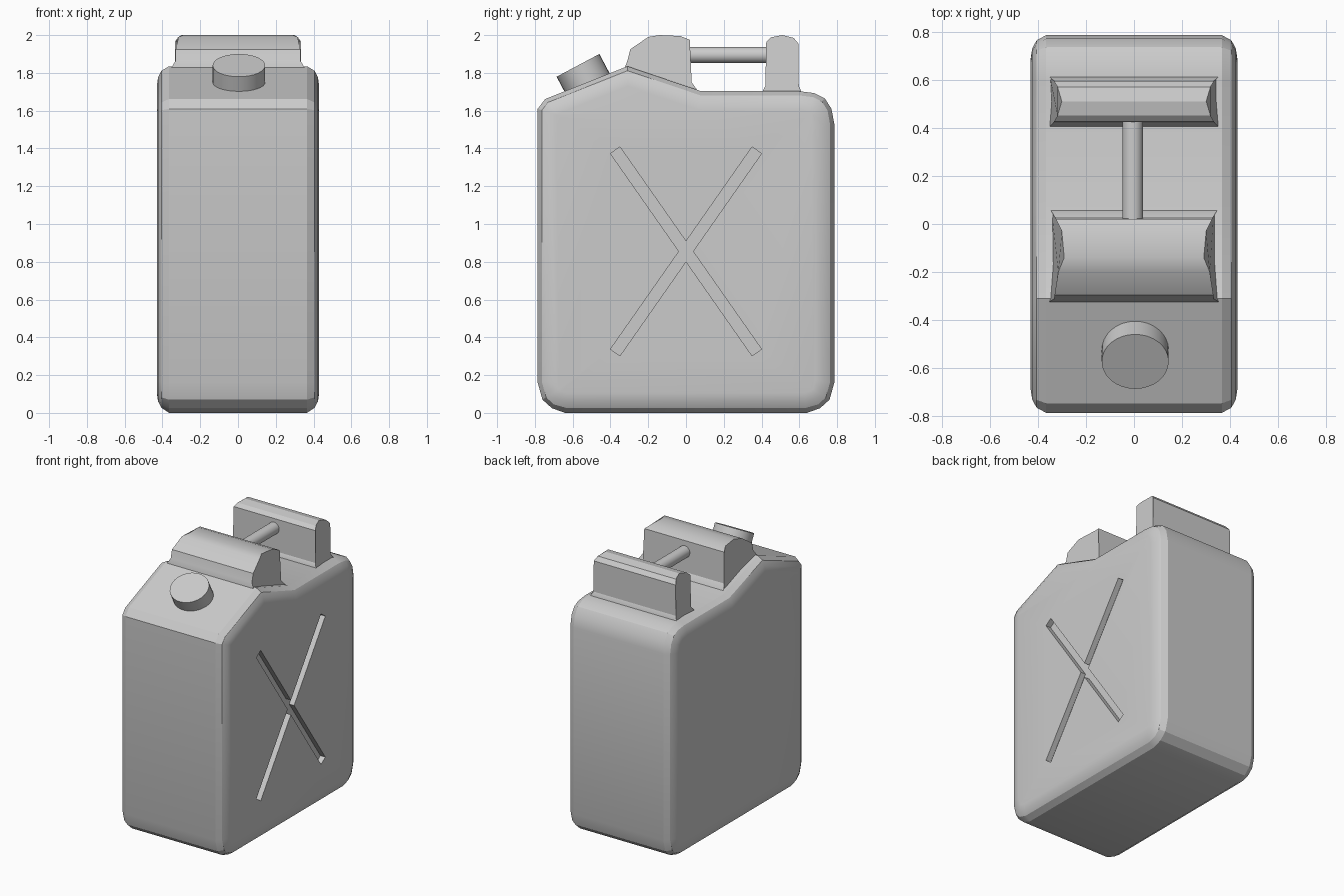
import bpy, bmesh, math
from mathutils import Vector, Matrix

if "Cube" in bpy.data.objects:
    bpy.data.objects.remove(bpy.data.objects["Cube"])


def finish(obj, angle=25):
    bpy.ops.object.select_all(action='DESELECT')
    obj.select_set(True)
    bpy.context.view_layer.objects.active = obj
    bpy.ops.object.shade_smooth_by_angle(angle=math.radians(angle))


def make(name, bm):
    bmesh.ops.recalc_face_normals(bm, faces=bm.faces[:])
    mesh = bpy.data.meshes.new(name)
    bm.to_mesh(mesh)
    bm.free()
    obj = bpy.data.objects.new(name, mesh)
    bpy.context.collection.objects.link(obj)
    return obj


def loft(name, rings):
    bm = bmesh.new()
    rows = [[bm.verts.new(p) for p in r] for r in rings]
    n = len(rows[0])
    for a, b in zip(rows, rows[1:]):
        for i in range(n):
            j = (i + 1) % n
            bm.faces.new((a[i], a[j], b[j], b[i]))
    bm.faces.new(rows[0])
    bm.faces.new(rows[-1])
    return make(name, bm)


def inset(pts, d):
    # mitred inset of a counter-clockwise outline
    out = []
    for i, p in enumerate(pts):
        p = Vector(p)
        a = (p - Vector(pts[i - 1])).normalized()
        b = (Vector(pts[(i + 1) % len(pts)]) - p).normalized()
        na, nb = Vector((-a.y, a.x)), Vector((-b.y, b.x))
        m = (na + nb).normalized()
        out.append(p + m * (d / m.dot(na)))
    return out


def cylinder(name, radius, depth, matrix, sides=32):
    bm = bmesh.new()
    bmesh.ops.create_cone(bm, cap_ends=True, segments=sides, radius1=radius,
                          radius2=radius, depth=depth, matrix=matrix)
    obj = make(name, bm)
    finish(obj, 30)
    return obj


# can body: side outline (y, z), lofted across x with rounded edges
outline = [(-0.64, 0.005), (0.64, 0.005), (0.71, 0.025), (0.76, 0.07), (0.785, 0.16),
           (0.785, 1.53), (0.77, 1.61), (0.735, 1.665), (0.68, 1.693), (0.60, 1.703),
           (0.08, 1.703), (-0.31, 1.835), (-0.745, 1.662), (-0.785, 1.61),
           (-0.785, 0.16), (-0.76, 0.07), (-0.71, 0.025)]
section = [(0.43, 0.10), (0.423, 0.055), (0.405, 0.022), (0.365, 0.0)]
levels = [(-x, d) for x, d in section] + [(x, d) for x, d in reversed(section)]
body = loft("can_body", [[(x, p[0], p[1]) for p in inset(outline, d)] for x, d in levels])

# crossed grooves pressed into the right side
cutters = []
for s in (1, -1):
    bm = bmesh.new()
    bmesh.ops.create_cube(bm, size=1, matrix=Matrix.Translation((0.44, 0, 0.855))
                          @ Matrix.Rotation(s * math.radians(55), 4, 'X')
                          @ Matrix.Diagonal((0.1, 1.307, 0.061, 1)))
    cut = make("groove_cutter", bm)
    cut.hide_render = True
    mod = body.modifiers.new("groove", 'BOOLEAN')
    mod.operation = 'DIFFERENCE'
    mod.solver = 'EXACT'
    mod.object = cut
    cutters.append(cut)
deps = bpy.context.evaluated_depsgraph_get()
cut_mesh = bpy.data.meshes.new_from_object(body.evaluated_get(deps))
body.modifiers.clear()
body.data = cut_mesh
for cut in cutters:
    bpy.data.objects.remove(cut)
finish(body)

# handle supports: outline points (y, z, half width)
supports = {
    "front_handle_support": [
        (-0.33, 1.65, 0.34), (-0.325, 1.825, 0.355), (-0.31, 1.865, 0.33), (-0.295, 1.925, 0.33),
        (-0.20, 1.99, 0.315), (-0.14, 2.0, 0.29), (-0.03, 1.995, 0.30), (0.02, 1.975, 0.325),
        (0.03, 1.75, 0.33), (0.055, 1.715, 0.345), (0.08, 1.65, 0.345)],
    "rear_handle_support": [
        (0.40, 1.67, 0.35), (0.405, 1.703, 0.35), (0.42, 1.73, 0.335), (0.425, 1.965, 0.333),
        (0.45, 1.988, 0.318), (0.51, 2.0, 0.30), (0.57, 1.985, 0.318), (0.595, 1.955, 0.333),
        (0.597, 1.73, 0.335), (0.61, 1.703, 0.35), (0.615, 1.67, 0.35)],
}
for name, pts in supports.items():
    obj = loft(name, [[(s * w, y, z) for y, z, w in pts] for s in (-1, 1)])
    finish(obj)

# carrying bar between the supports
cylinder("carry_bar", 0.043, 0.44, Matrix.Translation((-0.005, 0.23, 1.895))
         @ Matrix.Rotation(math.pi / 2, 4, 'X'))

# filler cap standing on the slope
cylinder("filler_cap", 0.135, 0.14, Matrix.Translation((0.005, -0.539, 1.778))
         @ Matrix.Rotation(math.radians(28), 4, 'X') @ Matrix.Diagonal((1.03, 0.95, 1, 1)))

# drop the can onto the ground
for obj in bpy.context.collection.objects:
    if obj.name == "can_body":
        for v in obj.data.vertices:
            if v.co.z < 0.006:
                v.co.z = 0.0
